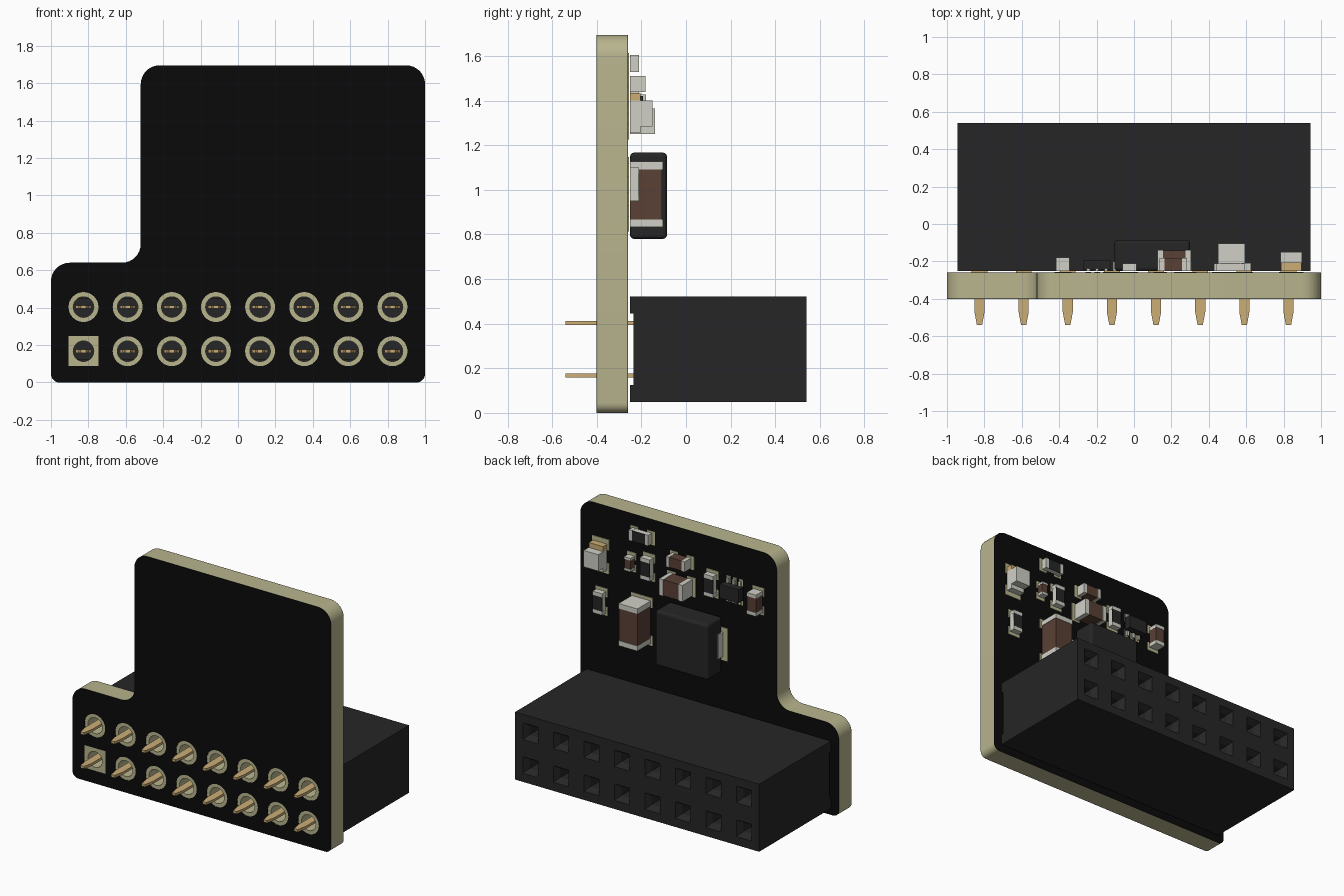
import bpy, bmesh, math
from mathutils import Vector

if "Cube" in bpy.data.objects:
    bpy.data.objects.remove(bpy.data.objects["Cube"])


def mat(name, *c):
    m = bpy.data.materials.new(name)
    m.diffuse_color = (*c, 1)
    m.use_nodes = True
    m.node_tree.nodes["Principled BSDF"].inputs["Base Color"].default_value = m.diffuse_color
    return m


OLIVE = mat("olive_substrate", 0.48, 0.46, 0.27)
MASK = mat("black_mask", 0.003, 0.003, 0.003)
PLASTIC = mat("dark_plastic", 0.019, 0.019, 0.02)
GOLD = mat("gold", 0.6, 0.42, 0.18)
SILVER = mat("silver", 0.63, 0.63, 0.57)
BROWN = mat("brown_ceramic", 0.1, 0.052, 0.036)

PITCH = 0.236
COLS = [(i - 3.5) * PITCH for i in range(8)]
ROWS = [0.167, 0.403]
BACK = -0.251                  # plane the parts sit on
PAD0, PAD1 = -0.262, -0.256    # solder pad thickness range


def finish(name, bm, material):
    bmesh.ops.recalc_face_normals(bm, faces=bm.faces)
    me = bpy.data.meshes.new(name)
    bm.to_mesh(me)
    bm.free()
    ob = bpy.data.objects.new(name, me)
    bpy.context.collection.objects.link(ob)
    me.materials.append(material)
    return ob


def add_box(bm, x0, x1, y0, y1, z0, z1):
    vs = bmesh.ops.create_cube(bm, size=1)["verts"]
    for v in vs:
        v.co = Vector(((x0 + x1) / 2 + v.co.x * (x1 - x0),
                       (y0 + y1) / 2 + v.co.y * (y1 - y0),
                       (z0 + z1) / 2 + v.co.z * (z1 - z0)))


def boxes(name, material, *dims):
    bm = bmesh.new()
    for d in dims:
        add_box(bm, *d)
    return finish(name, bm, material)


def rounded(corners, seg=8):
    """Outline points from (x, z, radius) right-angle corners."""
    pts, n = [], len(corners)
    for i, (x, z, r) in enumerate(corners):
        p = Vector((x, z))
        a = (Vector(corners[i - 1][:2]) - p).normalized() * r
        b = (Vector(corners[(i + 1) % n][:2]) - p).normalized() * r
        for k in range(seg + 1):
            t = k / seg * math.pi / 2
            pts.append(p + a * (1 - math.sin(t)) + b * (1 - math.cos(t)))
    return pts


def circle(x, z, r, n=32):
    return [(x + r * math.cos(2 * math.pi * k / n), z + r * math.sin(2 * math.pi * k / n)) for k in range(n)]


def plate(name, loops, y0, y1, material):
    """Filled outline with holes, extruded from y0 to y1."""
    cu = bpy.data.curves.new(name, 'CURVE')
    cu.dimensions, cu.fill_mode, cu.extrude = '2D', 'BOTH', (y1 - y0) / 2
    for loop in loops:
        s = cu.splines.new('POLY')
        s.points.add(len(loop) - 1)
        for pt, (x, z) in zip(s.points, loop):
            pt.co = (x, z, 0, 1)
        s.use_cyclic_u = True
    cu.materials.append(material)
    ob = bpy.data.objects.new(name, cu)
    bpy.context.collection.objects.link(ob)
    ob.rotation_euler.x = math.pi / 2
    ob.location.y = (y0 + y1) / 2
    bpy.ops.object.select_all(action='DESELECT')
    ob.select_set(True)
    bpy.context.view_layer.objects.active = ob
    bpy.ops.object.convert(target='MESH')
    ob = bpy.context.object
    bm = bmesh.new()
    bm.from_mesh(ob.data)
    bmesh.ops.remove_doubles(bm, verts=bm.verts, dist=1e-5)
    bm.to_mesh(ob.data)
    bm.free()
    bpy.ops.object.shade_smooth_by_angle(angle=math.radians(35))


# board core with drilled holes, mask layers with larger pad openings
outline = rounded([(-1, 0, 0.045), (1, 0, 0.045), (1, 1.695, 0.1),
                   (-0.52, 1.695, 0.1), (-0.52, 0.64, 0.1), (-1, 0.64, 0.1)])
sites = [(x, z) for z in ROWS for x in COLS]
holes = [circle(x, z, 0.055) for x, z in sites]
x, z = sites[0]
square = [(x - .08, z - .08), (x + .08, z - .08), (x + .08, z + .08), (x - .08, z + .08)]
openings = [square] + [circle(x, z, 0.08) for x, z in sites[1:]]
plate("board_core", [outline] + holes, -0.399, -0.262, OLIVE)
plate("front_mask", [outline] + openings, -0.401, -0.399, MASK)
plate("back_mask", [outline] + openings, -0.262, -0.26, MASK)

# socket header: grid of cells closed into a block, each cell sunk into a chamfered square hole
bm = bmesh.new()
h = PITCH / 2
for x, z in sites:
    bm.faces.new([bm.verts.new((x + a * h, 0.54, z + b * h))
                  for a, b in ((-1, -1), (-1, 1), (1, 1), (1, -1))])
bmesh.ops.remove_doubles(bm, verts=bm.verts, dist=1e-4)
bm.normal_update()
rim = [e for e in bm.edges if e.is_boundary]
for v in bmesh.ops.extrude_edge_only(bm, edges=rim)["geom"]:
    if isinstance(v, bmesh.types.BMVert):
        v.co.y = -0.235
bmesh.ops.holes_fill(bm, edges=[e for e in bm.edges if e.is_boundary], sides=0)
bmesh.ops.recalc_face_normals(bm, faces=bm.faces)
cells = [f for f in bm.faces if f.calc_center_median().y > 0.53]
for inset, depth in ((0.06, 0), (0.025, -0.04), (0.0005, -0.3)):
    bmesh.ops.inset_individual(bm, faces=cells, thickness=inset, depth=depth, use_even_offset=True)
finish("socket_header", bm, PLASTIC)
W = 4 * PITCH
boxes("header_feet", PLASTIC, (-W, W, BACK, -0.235, 0.049, 0.125), (-W, W, BACK, -0.235, 0.445, 0.521))

# flat pins with tapered tips
half = [(0.042, -0.225), (0.042, -0.27), (0.027, -0.29), (0.027, -0.47), (0.014, -0.54)]
profile = half + [(-a, b) for a, b in reversed(half)]
bm = bmesh.new()
for x, z in sites:
    f = bm.faces.new([bm.verts.new((x + a, b, z - 0.009)) for a, b in profile])
    g = bmesh.ops.extrude_face_region(bm, geom=[f])["geom"]
    bmesh.ops.translate(bm, vec=(0, 0, 0.018), verts=[v for v in g if isinstance(v, bmesh.types.BMVert)])
finish("pins", bm, GOLD)


def chip(name, x, z, length, width, height, material, along_x=False, coat=None):
    """Two-terminal part: body, end caps, solder pads and optional top coat."""
    def span(l0, l1, w, y0, y1):
        if along_x:
            return (x + l0, x + l1, y0, y1, z - w / 2, z + w / 2)
        return (x - w / 2, x + w / 2, y0, y1, z + l0, z + l1)
    L, cap = length / 2, min(length * 0.17, 0.035)
    top = BACK + height
    boxes(name + "_body", material, span(cap - L, L - cap, width * 0.97, BACK, top - 0.003))
    boxes(name + "_caps", SILVER, span(-L, cap - L, width, BACK, top), span(L - cap, L, width, BACK, top))
    boxes(name + "_pads", OLIVE, *[span(a, b, width + 0.02, PAD0, PAD1)
                                   for a, b in ((-L - 0.02, cap - L + 0.015), (L - cap - 0.015, L + 0.02))])
    if coat:
        boxes(name + "_coat", coat, span(cap - L, L - cap, width * 0.97, top - 0.004, top))


# pale resistors with dark top coat: x, z, direction
for i, (x, z, ax) in enumerate([(0.515, 1.567, True), (0.465, 1.36, False),
                                (0.833, 1.025, False), (-0.025, 1.375, False)]):
    chip(f"resistor_{i + 1}", x, z, 0.15, 0.075, 0.041, SILVER, ax, PLASTIC)
# capacitors: x, z, length, width, height
chip("large_capacitor", 0.522, 0.98, 0.295, 0.145, 0.147, BROWN)
chip("medium_capacitor", 0.215, 1.308, 0.18, 0.115, 0.112, BROWN, True)
chip("upper_capacitor", 0.21, 1.475, 0.145, 0.072, 0.07, BROWN, True)
chip("tiny_capacitor", 0.6, 1.36, 0.095, 0.05, 0.043, BROWN)
chip("side_capacitor", -0.38, 1.352, 0.15, 0.072, 0.072, BROWN)

# power inductor with rounded edges and side terminals
ob = boxes("inductor", PLASTIC, (-0.105, 0.3, BACK, -0.085, 0.78, 1.167))
bv = ob.modifiers.new("round", 'BEVEL')
bv.width, bv.segments = 0.018, 3
boxes("inductor_terminals", SILVER, (-0.112, -0.09, BACK, -0.2, 0.89, 1.06), (0.285, 0.307, BACK, -0.2, 0.89, 1.06))
boxes("inductor_pads", OLIVE, (-0.14, -0.02, PAD0, PAD1, 0.86, 1.09), (0.215, 0.335, PAD0, PAD1, 0.86, 1.09))

# indicator light: base with gold end and pale lens
boxes("light_base", SILVER, (0.785, 0.895, BACK, -0.205, 1.255, 1.4))
boxes("light_terminal", GOLD, (0.785, 0.895, BACK, -0.205, 1.4, 1.435))
boxes("light_lens", SILVER, (0.783, 0.897, -0.206, -0.15, 1.285, 1.4))
boxes("light_pads", OLIVE, (0.775, 0.905, PAD0, PAD1, 1.225, 1.3), (0.775, 0.905, PAD0, PAD1, 1.39, 1.465))

# six-legged chip
boxes("regulator_body", PLASTIC, (-0.27, -0.125, -0.245, -0.193, 1.325, 1.42))
legs = [(x, z) for x in (-0.245, -0.1975, -0.15) for z in (1.313, 1.432)]
boxes("regulator_legs", SILVER, *[(x - .009, x + .009, BACK, -0.238, z - .022, z + .022) for x, z in legs])
boxes("regulator_pads", OLIVE, *[(x - .015, x + .015, PAD0, PAD1, z - .03, z + .03) for x, z in legs])
